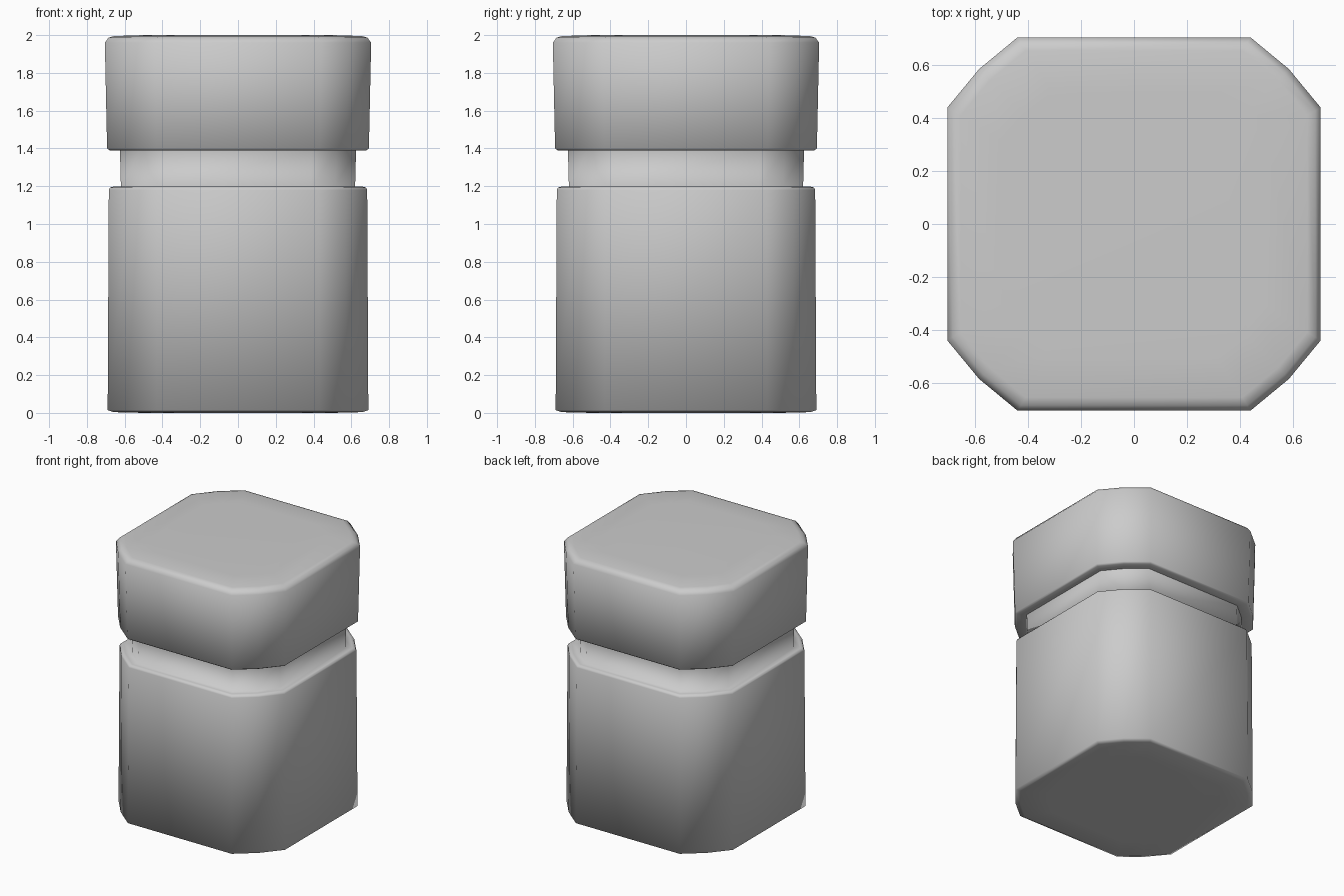
import bpy

if "Cube" in bpy.data.objects:
    bpy.data.objects.remove(bpy.data.objects["Cube"])


def ring(half, z):
    """Square section with a two-segment cut at each corner (12 points)."""
    a, m = 0.624 * half, 0.83 * half
    pts = []
    x = [(half, -a), (half, a), (m, m)]
    for _ in range(4):
        pts += [(px, py, z) for px, py in x]
        x = [(-py, px) for px, py in x]
    return pts


def loft(name, profile, cap_bottom=False, cap_top=False):
    """Stack sections given as (half width, height) into one smooth shell."""
    verts = [p for half, z in profile for p in ring(half, z)]
    n, faces = 12, []
    for r in range(len(profile) - 1):
        for i in range(n):
            j = (i + 1) % n
            faces.append((r * n + i, r * n + j, (r + 1) * n + j, (r + 1) * n + i))
    if cap_bottom:
        faces.append(tuple(reversed(range(n))))
    if cap_top:
        faces.append(tuple(range(len(verts) - n, len(verts))))
    mesh = bpy.data.meshes.new(name)
    mesh.from_pydata(verts, [], faces)
    mesh.shade_smooth()
    obj = bpy.data.objects.new(name, mesh)
    bpy.context.collection.objects.link(obj)
    return obj


# Jar body with rounded shoulder and recessed neck
loft("jar_body", [
    (0.50, 0.0), (0.66, 0.004), (0.69, 0.015),
    (0.684, 1.18), (0.678, 1.193), (0.66, 1.198),
    (0.62, 1.198), (0.625, 1.39),
], cap_bottom=True)

# Lid, slightly wider towards its softly rounded top
loft("lid", [
    (0.625, 1.39), (0.68, 1.39), (0.693, 1.40),
    (0.705, 1.96), (0.685, 1.987), (0.655, 1.995), (0.50, 2.0),
], cap_top=True)
